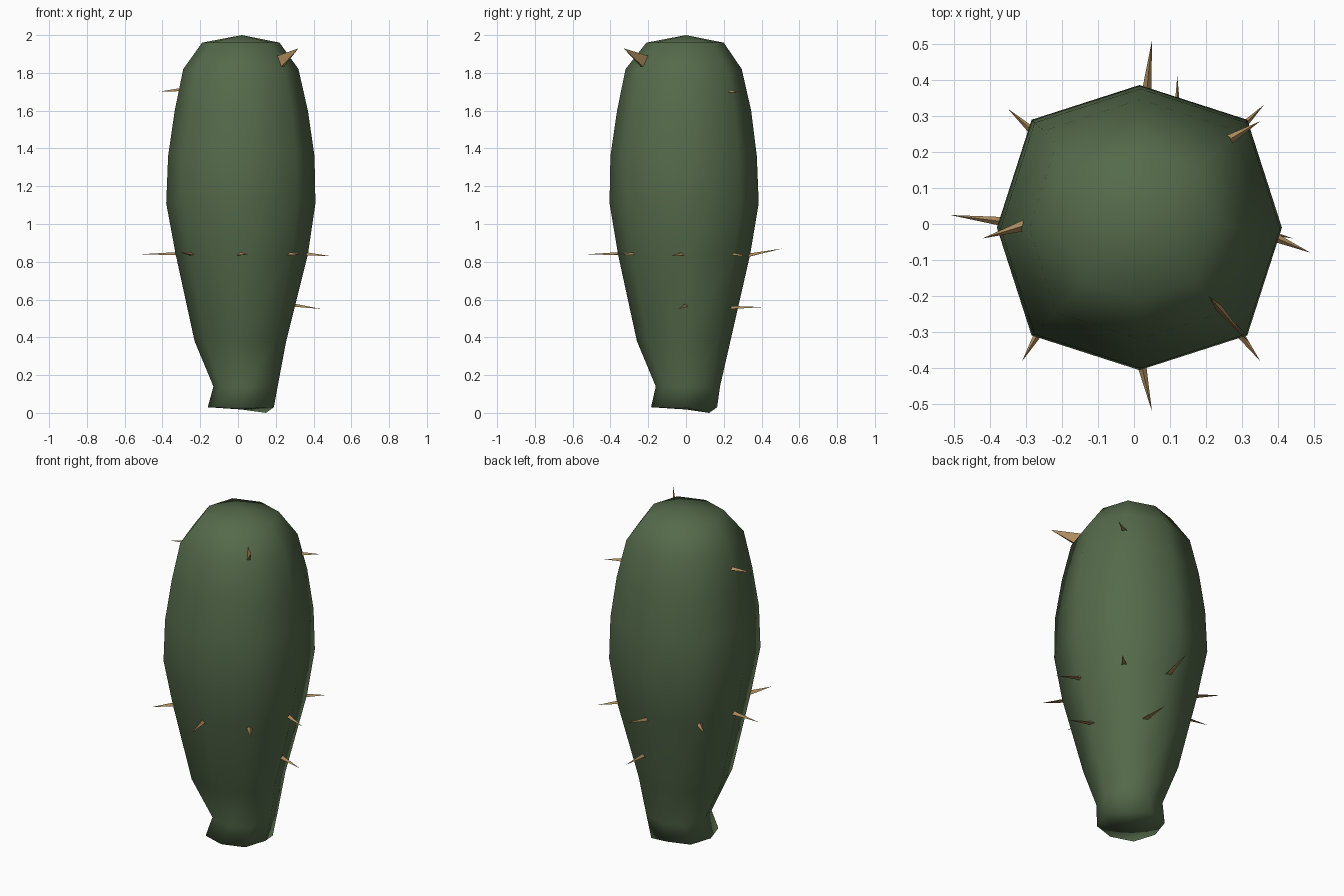
import bpy, bmesh, math
from mathutils import Vector

if "Cube" in bpy.data.objects:
    bpy.data.objects.remove(bpy.data.objects["Cube"])


def material(name, rgb):
    m = bpy.data.materials.new(name)
    m.diffuse_color = (*rgb, 1)
    m.use_nodes = True
    m.node_tree.nodes["Principled BSDF"].inputs["Base Color"].default_value = m.diffuse_color
    return m


green = material("cactus_green", (0.09, 0.145, 0.07))
tan = material("thorn_tan", (0.42, 0.26, 0.11))


def make_object(name, bm, mat, smooth):
    bmesh.ops.recalc_face_normals(bm, faces=bm.faces[:])
    mesh = bpy.data.meshes.new(name)
    bm.to_mesh(mesh)
    bm.free()
    mesh.materials.append(mat)
    for p in mesh.polygons:
        p.use_smooth = smooth
    ob = bpy.data.objects.new(name, mesh)
    bpy.context.collection.objects.link(ob)
    return ob


# Body: eight-sided loft; each ring is (z, left, right, front, back)
rings = [
    (0.03, -0.16, 0.19, -0.185, 0.165),
    (0.14, -0.13, 0.21, -0.16, 0.18),
    (0.38, -0.23, 0.255, -0.26, 0.235),
    (0.84, -0.33, 0.37, -0.36, 0.34),
    (1.11, -0.38, 0.41, -0.405, 0.385),
    (1.36, -0.37, 0.405, -0.40, 0.375),
    (1.60, -0.335, 0.37, -0.365, 0.345),
    (1.82, -0.29, 0.32, -0.32, 0.295),
    (1.96, -0.19, 0.22, -0.21, 0.20),
]
bm = bmesh.new()
loops = []
for z, l, r, f, b in rings:
    cx, cy, hx, hy = (l + r) / 2, (f + b) / 2, (r - l) / 2, (b - f) / 2
    loop = []
    for i in range(8):
        a = i * math.pi / 4
        k = 1.07 if i % 2 else 1.0
        loop.append(bm.verts.new((cx + hx * k * math.cos(a), cy + hy * k * math.sin(a), z)))
    loops.append(loop)
for lo, hi in zip(loops, loops[1:]):
    for i in range(8):
        j = (i + 1) % 8
        bm.faces.new((lo[i], lo[j], hi[j], hi[i]))
loops[0][1].co.z = 0.0          # lowest corner of the tilted foot
apex = bm.verts.new((0.02, 0, 2.0))
foot = bm.verts.new((0.02, 0, 0.018))
for i in range(8):
    j = (i + 1) % 8
    bm.faces.new((loops[-1][i], loops[-1][j], apex))
    bm.faces.new((loops[0][j], loops[0][i], foot))
make_object("cactus_body", bm, green, True)


# Thorns: slim three-sided spikes from base to tip
def thorn(name, base, tip, width=0.02, flat=0.6):
    base, tip = Vector(base), Vector(tip)
    d = (tip - base).normalized()
    side = d.cross(Vector((0, 0, 1))).normalized()
    up = side.cross(d)
    bm = bmesh.new()
    ring = []
    for i in range(3):
        a = math.pi / 2 + i * math.tau / 3
        ring.append(bm.verts.new(base + side * width * math.cos(a) + up * width * flat * math.sin(a)))
    t = bm.verts.new(tip)
    bm.faces.new(ring)
    for i in range(3):
        bm.faces.new((ring[i], ring[(i + 1) % 3], t))
    make_object(name, bm, tan, False)


spikes = {
    "middle_left": ((-0.31, 0.0, 0.84), (-0.51, 0.025, 0.84)),
    "middle_right": ((0.35, -0.02, 0.84), (0.49, -0.08, 0.83)),
    "middle_front": ((0.01, -0.34, 0.84), (0.05, -0.52, 0.84)),
    "middle_back": ((0.03, 0.32, 0.83), (0.05, 0.51, 0.87)),
    "middle_front_left": ((-0.24, -0.26, 0.84), (-0.31, -0.38, 0.85)),
    "middle_front_right": ((0.26, -0.26, 0.84), (0.35, -0.38, 0.84)),
    "middle_back_left": ((-0.24, 0.22, 0.84), (-0.35, 0.32, 0.84)),
    "middle_back_right": ((0.26, 0.23, 0.84), (0.36, 0.33, 0.83)),
    "lower_right": ((0.28, 0.0, 0.57), (0.44, -0.04, 0.55)),
    "lower_back": ((0.12, 0.22, 0.555), (0.12, 0.41, 0.56)),
    "upper_left": ((-0.29, 0.0, 1.71), (-0.42, -0.04, 1.70)),
    "upper_back_right": ((0.24, 0.22, 1.70), (0.35, 0.285, 1.70)),
}
for place, (base, tip) in spikes.items():
    thorn("thorn_" + place, base, tip)

# Broad thorn standing on edge near the crown
thorn("thorn_crown", (0.22, -0.215, 1.845), (0.32, -0.33, 1.93), 0.012, 4.2)
